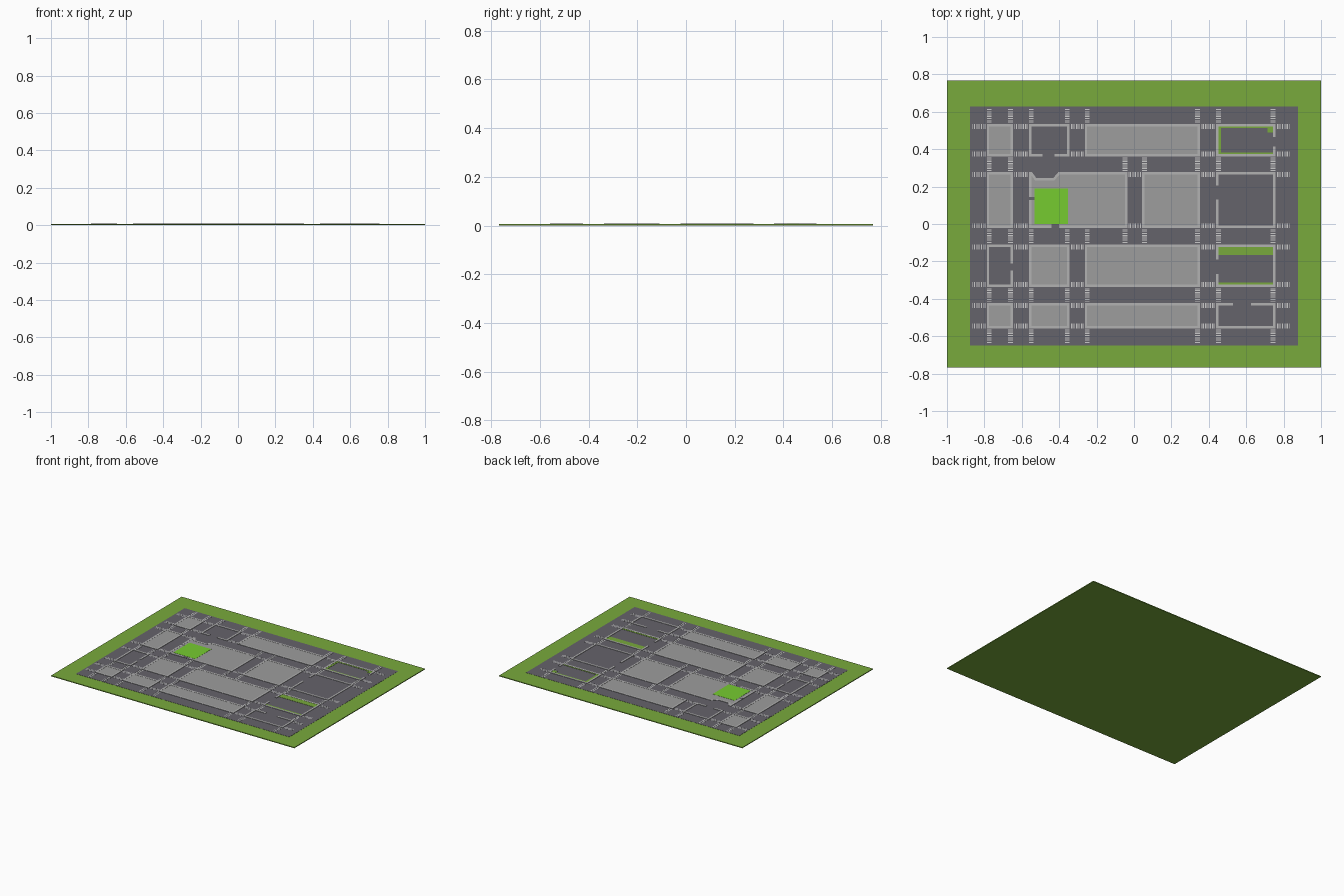
import bpy, bmesh
from mathutils import Vector

if "Cube" in bpy.data.objects:
    bpy.data.objects.remove(bpy.data.objects["Cube"])

# Palette
def mat(name, r, g, b):
    m = bpy.data.materials.new(name)
    m.diffuse_color = (r, g, b, 1)
    m.use_nodes = True
    m.node_tree.nodes["Principled BSDF"].inputs["Base Color"].default_value = m.diffuse_color
    return m

GRASS = mat("grass", 0.19, 0.40, 0.045)
LAWN = mat("lawn", 0.18, 0.60, 0.03)
ROAD = mat("asphalt", 0.13, 0.125, 0.145)
PAVE = mat("paving", 0.34, 0.34, 0.34)
CURB = mat("curb", 0.45, 0.45, 0.45)
WHITE = mat("paint", 0.62, 0.62, 0.62)

Z_GROUND, Z_ROAD, Z_PAVE, Z_CURB = 0.006, 0.007, 0.0085, 0.0095
W = 0.013  # curb width

def finish(bm, name, material):
    bmesh.ops.recalc_face_normals(bm, faces=bm.faces)
    me = bpy.data.meshes.new(name)
    bm.to_mesh(me)
    bm.free()
    ob = bpy.data.objects.new(name, me)
    bpy.context.collection.objects.link(ob)
    me.materials.append(material)
    return ob

def prism(bm, pts, z0, z1):
    n = len(pts)
    lo = [bm.verts.new((p[0], p[1], z0)) for p in pts]
    hi = [bm.verts.new((p[0], p[1], z1)) for p in pts]
    bm.faces.new(hi)
    bm.faces.new(lo[::-1])
    for i in range(n):
        j = (i + 1) % n
        bm.faces.new((lo[i], lo[j], hi[j], hi[i]))

def rect(x0, x1, y0, y1):
    return [(x0, y0), (x1, y0), (x1, y1), (x0, y1)]

def slab(name, pts, z0, z1, material):
    bm = bmesh.new()
    prism(bm, pts, z0, z1)
    return finish(bm, name, material)

def curb(name, pts, closed=True):
    """Mitred kerb lying on the left (inner) side of a counter-clockwise path."""
    p = [Vector(q) for q in pts]
    n = len(p)
    def normal(i):
        d = (p[(i + 1) % n] - p[i % n]).normalized()
        return Vector((-d.y, d.x))
    inner = []
    for i in range(n):
        a, b = normal((i - 1) % n), normal(i)
        if not closed and i == 0:
            a = b
        if not closed and i == n - 1:
            b = a
        inner.append(p[i] + (a + b) * W / (1 + a.dot(b)))
    bm = bmesh.new()
    for i in range(n if closed else n - 1):
        j = (i + 1) % n
        prism(bm, [p[i], p[j], inner[j], inner[i]], Z_GROUND, Z_CURB)
    bmesh.ops.remove_doubles(bm, verts=bm.verts, dist=1e-5)
    finish(bm, name, CURB)

# Grass base and asphalt sheet
slab("grass_base", rect(-1, 1, -0.767, 0.767), 0, Z_GROUND, GRASS)
slab("asphalt_sheet", rect(-0.877, 0.877, -0.65, 0.627), 0.003, Z_ROAD, ROAD)

# Street grid: block columns and rows
C1, C2, C3, C4 = (-0.787, -0.647), (-0.562, -0.344), (-0.263, 0.353), (0.438, 0.757)
RA, RB, RC, RD = (0.362, 0.535), (-0.022, 0.277), (-0.337, -0.109), (-0.558, -0.423)
B2, B3 = (-0.562, -0.036), (0.044, 0.353)

# Plain paved blocks with a closed curb
plain = [(C1, RA), (C3, RA), (C1, RB), (B3, RB), (C2, RC), (C3, RC),
         (C1, RD), (C2, RD), (C3, RD)]
for i, (c, r) in enumerate(plain):
    pts = rect(*c, *r)
    slab(f"paved_block_{i}", pts, 0.003, Z_PAVE, PAVE)
    curb(f"block_curb_{i}", pts)

# Open lots: curb ring broken by one entrance (side, from, to)
def lot(name, c, r, side, a, b):
    (x0, x1), (y0, y1) = c, r
    k = rect(x0, x1, y0, y1)
    start = {"bottom": 1, "right": 2, "top": 3, "left": 0}[side]
    corners = k[start:] + k[:start]
    ends = {"bottom": ((b, y0), (a, y0)), "right": ((x1, b), (x1, a)),
            "top": ((a, y1), (b, y1)), "left": ((x0, a), (x0, b))}[side]
    curb(name, [ends[0]] + corners + [ends[1]], closed=False)

lot("lot_curb_northwest", C2, RA, "bottom", -0.49, -0.425)
lot("lot_curb_northeast", C4, RA, "right", 0.415, 0.465)
lot("lot_curb_east", C4, RB, "left", 0.13, 0.205)
lot("lot_curb_west", C1, RC, "right", -0.248, -0.212)
lot("lot_curb_southeast", C4, RC, "left", -0.268, -0.19)
lot("lot_curb_corner", C4, RD, "top", 0.53, 0.625)

# Grass verges inside the eastern lots
verges = [rect(0.451, 0.744, -0.167, -0.122), rect(0.451, 0.744, -0.324, -0.312),
          rect(0.451, 0.466, 0.375, 0.522), rect(0.466, 0.744, 0.512, 0.522),
          rect(0.466, 0.744, 0.375, 0.383), rect(0.715, 0.744, 0.49, 0.512)]
for i, v in enumerate(verges):
    slab(f"verge_{i}", v, 0.003, Z_PAVE, GRASS)

# Park block with a bus bay cut in its north side
x0, x1, y0, y1 = *B2, *RB
bay = [(-0.405, y1), (-0.432, 0.245), (-0.522, 0.245), (-0.545, y1)]
slab("park_block", [(x0, y0), (x1, y0), (x1, y1)] + bay + [(x0, y1)],
     0.003, Z_PAVE, PAVE)
curb("park_curb_main", [(-0.402, y0), (x1, y0), (x1, y1)] + bay +
     [(x0, y1), (x0, 0.145)], closed=False)
curb("park_curb_corner", [(x0, 0.128), (x0, y0), (-0.44, y0)], closed=False)
slab("park_path_south", rect(-0.44, -0.402, y0, 0.003), 0.003, Z_PAVE + 0.0004, ROAD)
slab("park_path_west", rect(x0, -0.53, 0.128, 0.145), 0.003, Z_PAVE + 0.0004, ROAD)
slab("park_lawn", rect(-0.532, -0.352, 0.0, 0.19), 0.003, Z_CURB, LAWN)

# Zebra crossings: stripes stacked across every street beside each block corner
bm = bmesh.new()
N, HALF = 8, 0.013
Z0, Z1 = 0.006, Z_ROAD + 0.0004

def zebra(at, a, b, horizontal_road):
    a, b = a + 0.005, b - 0.005
    step = (b - a) / N
    for i in range(N):
        s = a + i * step + step * 0.25
        e = s + step * 0.5
        box = (at - HALF, at + HALF, s, e) if horizontal_road else (s, e, at - HALF, at + HALF)
        prism(bm, rect(*box), Z0, Z1)

def ends(spans):
    return [v for lo, hi in spans for v in (lo + 0.013, hi - 0.013)]

cols, rows = [C1, C2, C3, C4], [RA, RB, RC, RD]
inner = [B2[1] - 0.013, B3[0] + 0.013]
h_roads = [(RA[1], 0.622), (RB[1], RA[0]), (RC[1], RB[0]), (RD[1], RC[0]), (-0.643, RD[0])]
v_roads = [(-0.872, C1[0]), (C1[1], C2[0]), (C2[1], C3[0]), (C3[1], C4[0]), (C4[1], 0.84)]
for i, (a, b) in enumerate(h_roads):
    xs = ends(cols)
    if i == 1:
        xs = [x for x in xs if not -0.4 < x < -0.2 and not -0.6 < x < -0.5] + inner
    if i == 2:
        xs += inner
    for x in xs:
        zebra(x, a, b, True)
for i, (a, b) in enumerate(v_roads):
    for r in rows:
        if i == 2 and r == RB:
            continue
        for y in ends([r]):
            zebra(y, a, b, False)
for y in ends([RB]):
    zebra(y, B2[1], B3[0], False)
finish(bm, "zebra_crossings", WHITE)
